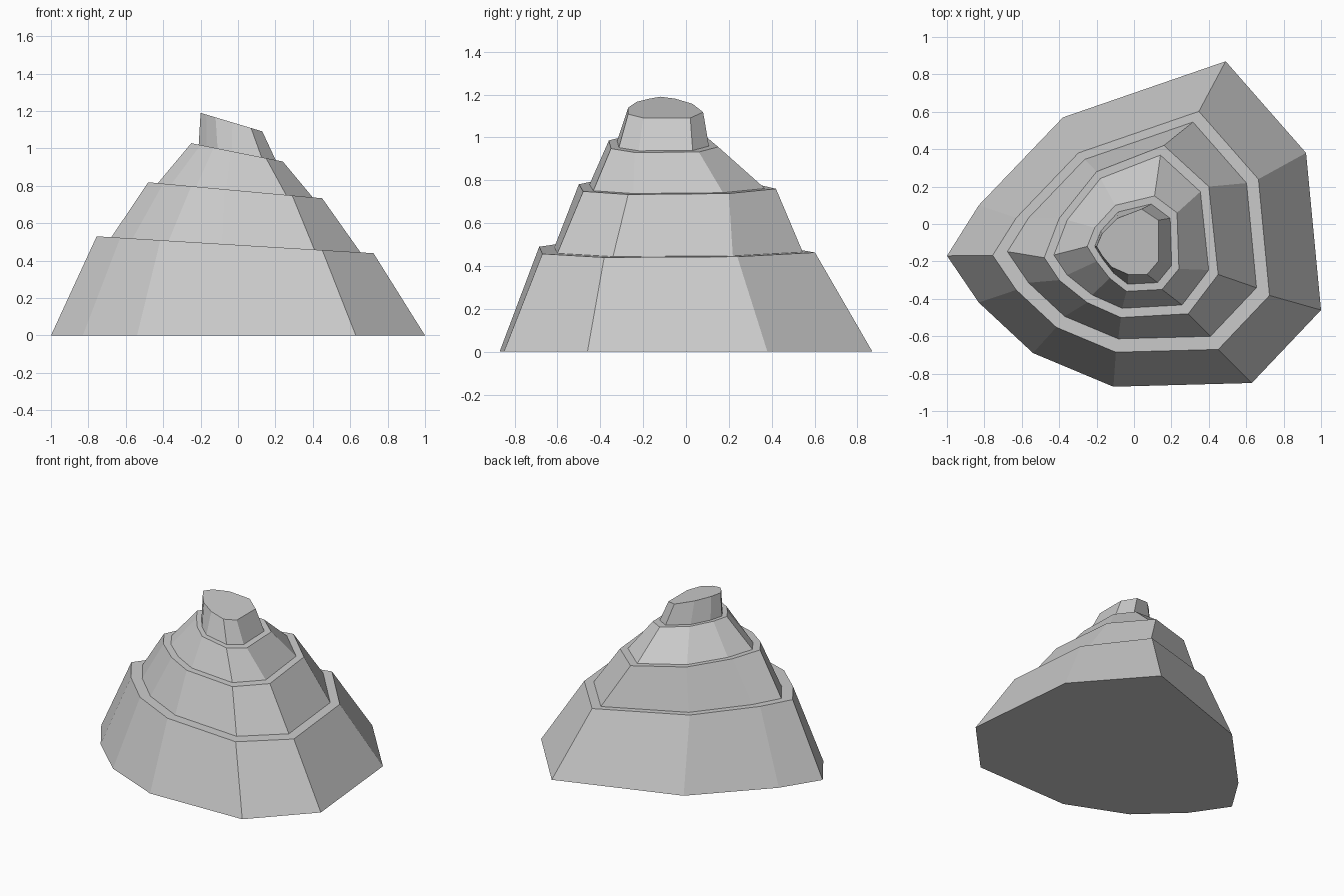
import bpy
import bmesh

cube = bpy.data.objects.get("Cube")
if cube:
    bpy.data.objects.remove(cube, do_unlink=True)

# Stone material
stone = bpy.data.materials.new("grey_stone")
stone.use_nodes = True
grey = (0.6, 0.6, 0.6, 1)
stone.diffuse_color = grey
stone.node_tree.nodes["Principled BSDF"].inputs["Base Color"].default_value = grey

# Ten-sided outlines, counter-clockwise from the left tip
foot = [(-1, -.17), (-.83, -.42), (-.54, -.69), (-.11, -.87), (.63, -.85),
        (1, -.46), (.92, .38), (.49, .87), (-.38, .57), (-.83, .1)]
middle = [(-.48, -.18), (-.4, -.3), (-.25, -.42), (-.07, -.5), (.29, -.48),
          (.45, -.27), (.4, .2), (.16, .42), (-.2, .28), (-.4, .03)]
upper = [(-.25, -.12), (-.2, -.2), (-.13, -.29), (-.04, -.36), (.15, -.35),
         (.24, -.24), (.23, .06), (.11, .15), (-.1, .1), (-.21, -.02)]
crown = [(-.2, -.12), (-.17, -.17), (-.12, -.23), (-.03, -.27), (.07, -.27),
         (.13, -.2), (.13, .02), (.04, .08), (-.09, .03), (-.17, -.05)]


def scaled(outline, factor, centre):
    """Shrink an outline towards a centre point."""
    return [tuple(c + (p - c) * factor for p, c in zip(point, centre))
            for point in outline]


# Each ring: outline, height at x = 0, and tilt of its plane along x
lower = scaled(foot, .74, (-.06, -.16))
rings = [
    (foot, 0, 0),
    (lower, .484, -.061),
    (scaled(lower, .9, (.03, .03)), .484, -.061),
    (middle, .775, -.092),
    (scaled(middle, .89, (-.01, -.05)), .775, -.092),
    (upper, .978, -.2),
    (scaled(upper, .84, (0, -.12)), .978, -.2),
    (crown, 1.13, -.3),
]


def loft(name, rings):
    """Skin a stack of tilted rings and cap both ends."""
    bm = bmesh.new()
    loops = [[bm.verts.new((x, y, height + tilt * x)) for x, y in outline]
             for outline, height, tilt in rings]
    for below, above in zip(loops, loops[1:]):
        for i in range(len(below)):
            j = (i + 1) % len(below)
            bm.faces.new((below[i], below[j], above[j], above[i]))
    bm.faces.new(loops[0][::-1])
    bm.faces.new(loops[-1])
    bmesh.ops.recalc_face_normals(bm, faces=bm.faces)
    mesh = bpy.data.meshes.new(name)
    bm.to_mesh(mesh)
    bm.free()
    mesh.materials.append(stone)
    obj = bpy.data.objects.new(name, mesh)
    bpy.context.collection.objects.link(obj)
    return obj


# Stepped rock: sloping walls and tilted ledges in one closed skin
loft("terraced_rock", rings)
